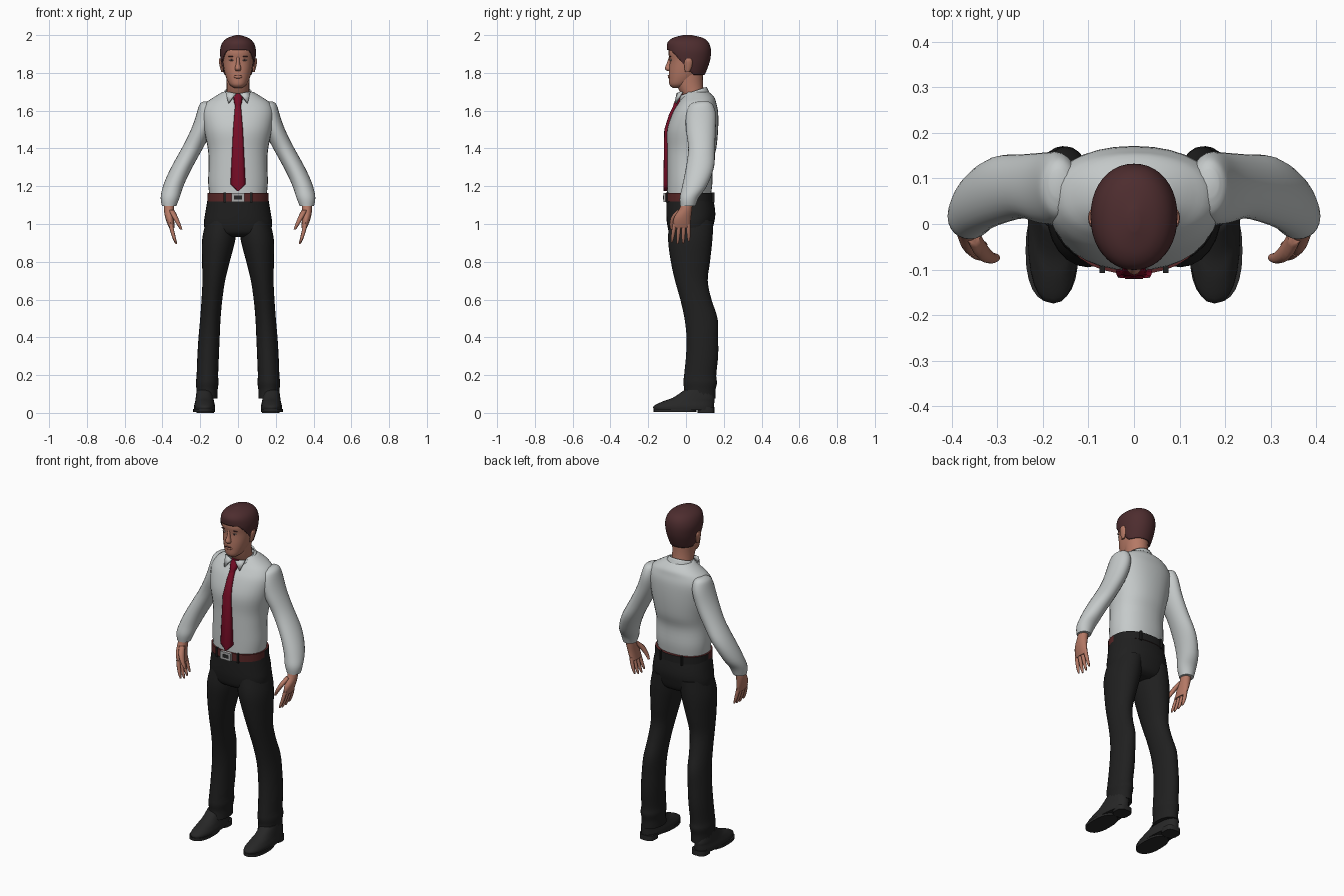
import bpy, bmesh, math

cube = bpy.data.objects.get("Cube")
if cube:
    bpy.data.objects.remove(cube)


def material(name, red, green, blue):
    mat = bpy.data.materials.new(name)
    mat.use_nodes = True
    mat.diffuse_color = (red, green, blue, 1)
    shader = mat.node_tree.nodes["Principled BSDF"]
    shader.inputs["Base Color"].default_value = mat.diffuse_color
    return mat


SHIRT = material("shirt_grey_white", .56, .59, .59)
TIE = material("tie_crimson", .19, .004, .02)
SKIN = material("skin", .46, .19, .13)
HAIR = material("hair_brown", .075, .026, .028)
CLOTH = material("trouser_black", .014, .014, .014)
SHOE = material("shoe_black", .02, .02, .02)
LEATHER = material("belt_brown", .1, .02, .02)
METAL = material("buckle_grey", .4, .4, .4)
EYE = material("eye_white", .5, .42, .38)


def finish(name, bm, mat):
    bmesh.ops.recalc_face_normals(bm, faces=bm.faces)
    mesh = bpy.data.meshes.new(name)
    bm.to_mesh(mesh)
    bm.free()
    mesh.materials.append(mat)
    obj = bpy.data.objects.new(name, mesh)
    bpy.context.collection.objects.link(obj)
    return obj


def spline(before, start, end, after, t):
    """Smooth blend between two neighbouring rings."""
    result = []
    for a, b, c, d in zip(before, start, end, after):
        bend = 2 * a - 5 * b + 4 * c - d + t * (3 * (b - c) + d - a)
        result.append(b + t / 2 * (c - a + t * bend))
    return result


def middle(z):
    return 0


def arm_path(z):
    """Sideways centre of the left arm, from shoulder to fingertips."""
    return .265 - .1 * math.cos(5.6 * (1.64 - z))


def leg_path(z):
    return .165 - .075 * z * z


def loft(name, mat, rings, side=1, path=middle, segs=24, steps=4, power=1, tilt=0, caps=True):
    """Skin a stack of level rings, each (height, half width, front y, back y)."""
    last = len(rings) - 1
    smooth = []
    for i in range(last):
        around = [rings[max(0, min(last, i + k))] for k in (-1, 0, 1, 2)]
        smooth += [spline(*around, step / steps) for step in range(steps)]
    smooth.append(rings[last])
    bm = bmesh.new()
    loops = []
    for z, half, front, back in smooth:
        loop = []
        for k in range(segs):
            angle = math.tau * k / segs
            across, along = [math.copysign(abs(v) ** power, v)
                             for v in (math.cos(angle), math.sin(angle))]
            x = side * (path(z) + half * across)
            y = (front + back) / 2 + (back - front) / 2 * along
            loop.append(bm.verts.new((x, y, z + tilt * y)))
        loops.append(loop)
    for low, high in zip(loops, loops[1:]):
        for k in range(segs):
            bm.faces.new((low[k - 1], low[k], high[k], high[k - 1]))
    if caps:
        bm.faces.new(loops[0])
        bm.faces.new(loops[-1])
    return finish(name, bm, mat)


def solid(name, mat, centre, size, rounded=False):
    """Box or ellipsoid of the given full size."""
    bm = bmesh.new()
    if rounded:
        bmesh.ops.create_uvsphere(bm, u_segments=16, v_segments=10, radius=.5)
    else:
        bmesh.ops.create_cube(bm, size=1)
    bmesh.ops.scale(bm, vec=size, verts=bm.verts)
    bmesh.ops.translate(bm, vec=centre, verts=bm.verts)
    return finish(name, bm, mat)


def plate(name, mat, points, thickness):
    bm = bmesh.new()
    bm.faces.new([bm.verts.new(point) for point in points])
    obj = finish(name, bm, mat)
    modifier = obj.modifiers.new("thickness", "SOLIDIFY")
    modifier.thickness = thickness
    modifier.offset = 0


# Shirt body and collar
loft("shirt_body", SHIRT, [
    (1.14, .15, -.1, .13), (1.22, .158, -.1, .14), (1.32, .155, -.1, .14), (1.4, .16, -.1, .16),
    (1.5, .18, -.1, .17), (1.59, .19, -.07, .17), (1.64, .17, -.04, .16),
    (1.67, .13, -.02, .15), (1.7, .08, 0, .12)], segs=32, power=.9)
collar = loft("collar", SHIRT, [
    (1.64, .095, -.035, .13), (1.69, .072, -.035, .11)], tilt=.33, caps=False)
collar.modifiers.new("cloth", "SOLIDIFY").thickness = .008

# Tie blade with pointed tip, and knot
loft("tie_blade", TIE, [
    (1.175, .005, -.12, -.09), (1.21, .04, -.12, -.09), (1.5, .026, -.115, -.09),
    (1.58, .02, -.09, -.05), (1.64, .015, -.06, -.02)], segs=12, steps=1, power=.6)
loft("tie_knot", TIE, [
    (1.62, .014, -.07, -.02), (1.65, .022, -.06, -.01), (1.69, .024, -.04, 0)],
    segs=12, power=.8)

# Trousers top, belt and buckle
loft("trouser_hips", CLOTH, [
    (.93, .1, -.04, .1), (.95, .165, -.085, .13), (1, .18, -.1, .147),
    (1.06, .173, -.104, .155), (1.16, .156, -.103, .14)], segs=32, power=.9)
belt = loft("belt", LEATHER, [(z, .162, -.11, .15) for z in (1.12, 1.163)], segs=32, power=.9)
belt.data.materials.append(CLOTH)
for face in belt.data.polygons:
    face.material_index = int(face.center.y > .03)
solid("buckle", METAL, (0, -.112, 1.14), (.07, .014, .046))
solid("buckle_inset", SHOE, (0, -.118, 1.14), (.04, .006, .02))

# Neck, head, nose and mouth
loft("neck", SKIN, [(1.66, .06, -.01, .1), (1.74, .06, -.05, .09), (1.82, .066, -.05, .09)])
loft("head", SKIN, [
    (1.72, .02, -.07, -.03), (1.737, .044, -.087, .02), (1.77, .061, -.09, .06),
    (1.81, .073, -.09, .09), (1.865, .082, -.087, .11), (1.91, .085, -.093, .115),
    (1.95, .072, -.08, .1), (1.98, .03, -.04, .05)], power=.93)
loft("nose", SKIN, [
    (1.81, .012, -.1, -.07), (1.823, .017, -.112, -.07), (1.85, .01, -.102, -.07),
    (1.885, .008, -.09, -.07)], segs=12)
solid("lips", SKIN, (0, -.087, 1.78), (.044, .018, .02), rounded=True)
solid("mouth_line", HAIR, (0, -.095, 1.787), (.036, .005, .004))


def hairline(y):
    """Level fringe that slopes down past the temples to a level nape."""
    return min(1.92, max(1.79, 1.92 - 1.1 * (y + .08)))


# Hair shell, trimmed along the hairline
hair = loft("hair", HAIR, [
    (1.77, .07, -.07, .09), (1.82, .083, -.09, .112), (1.87, .092, -.096, .128),
    (1.92, .095, -.1, .132), (1.96, .083, -.098, .12), (1.985, .056, -.07, .09),
    (2, .012, -.015, .03)], segs=40, steps=7, power=.95)
bm = bmesh.new()
bm.from_mesh(hair.data)
below = [f for f in bm.faces if all(v.co.z < hairline(v.co.y) for v in f.verts)]
bmesh.ops.delete(bm, geom=below, context="FACES")
for v in bm.verts:
    v.co.z = max(v.co.z, hairline(v.co.y))
bm.to_mesh(hair.data)
bm.free()
hair.modifiers.new("depth", "SOLIDIFY").thickness = .012

for side, label in ((1, "left_"), (-1, "right_")):
    # Ear, eye and brow
    loft(label + "ear", SKIN, [
        (1.805, .006, -.005, .018), (1.83, .009, -.008, .03), (1.86, .01, -.008, .034),
        (1.875, .006, 0, .027)], side, path=lambda z: .088 + .15 * (z - 1.84), segs=12)
    for part, mat, y, z, size in (
            ("eye", EYE, -.08, 1.868, (.026, .01, .01)),
            ("iris", HAIR, -.084, 1.868, (.01, .006, .01)),
            ("eyebrow", HAIR, -.082, 1.887, (.038, .01, .006))):
        solid(label + part, mat, (side * .034, y, z), size, rounded=True)

    # Collar point
    plate(label + "collar_point", SHIRT, [
        (side * .012, -.045, 1.69), (side * .065, -.02, 1.7), (side * .05, -.055, 1.64)], .012)

    # Sleeve narrowing to the cuff
    loft(label + "sleeve", SHIRT, [
        (1.648, .02, .06, .12), (1.63, .04, .02, .143), (1.58, .05, 0, .158),
        (1.5, .055, 0, .157), (1.4, .056, .012, .153), (1.3, .056, 0, .148),
        (1.2, .054, -.02, .11), (1.14, .05, -.033, .068), (1.095, .038, -.03, .05)],
        side, arm_path)

    # Hand, four fingers and thumb
    loft(label + "palm", SKIN, [
        (1.13, .026, -.022, .038), (1.08, .027, -.035, .032), (1.03, .023, -.065, .026),
        (.98, .015, -.07, .022)], side, arm_path, segs=16)
    for n, finger in enumerate(("index", "middle", "ring", "little")):
        rings = []
        for t in (0, .4, .8, 1):
            radius = .011 * (1 - .6 * t ** 4)
            y = (.024 * n - .06) * (1 + t / 4)
            rings.append((1 - t * (.11 - .01 * abs(n - 1.3)), radius, y - radius, y + radius))
        loft(label + finger + "_finger", SKIN, rings, side,
             lambda z: arm_path(z) + .1 * (1 - z), segs=10)
    loft(label + "thumb", SKIN, [
        (1.075, .015, -.045, -.01), (1.04, .015, -.078, -.038), (1, .011, -.087, -.06),
        (.97, .006, -.082, -.066)], side, lambda z: .3 + .5 * (z - .97), segs=10)

    # Trouser leg
    loft(label + "trouser_leg", CLOTH, [
        (1.02, .08, -.085, .145), (.92, .088, -.095, .14), (.8, .073, -.08, .127),
        (.7, .06, -.058, .115), (.6, .055, -.03, .135), (.5, .054, -.008, .167),
        (.4, .056, .003, .17), (.3, .057, 0, .17), (.2, .057, -.01, .16),
        (.16, .06, -.014, .164), (.12, .056, -.01, .156), (.075, .057, -.02, .156)],
        side, leg_path)

    # Shoe upper, sole and heel
    loft(label + "shoe", SHOE, [
        (.015, .055, -.168, .145), (.035, .056, -.172, .148), (.06, .05, -.125, .15),
        (.08, .047, -.07, .15), (.12, .042, -.01, .135)], side, lambda z: .177, power=.85)
    loft(label + "sole", SHOE, [(z, .058, -.172, .055) for z in (.004, .02)],
         side, lambda z: .18, power=.85)
    loft(label + "heel", SHOE, [(z, .046, .06, .15) for z in (0, .03)],
         side, lambda z: .173, power=.7)

    # Belt loops, front and back
    for y in (-.1, .143):
        solid(label + "belt_loop", CLOTH, (side * .07, y, 1.14), (.012, .014, .054))

# Smooth shading that keeps hard edges
for obj in bpy.context.scene.objects:
    obj.select_set(obj.type == "MESH")
    if obj.type == "MESH":
        bpy.context.view_layer.objects.active = obj
bpy.ops.object.shade_smooth_by_angle(angle=math.radians(50))
